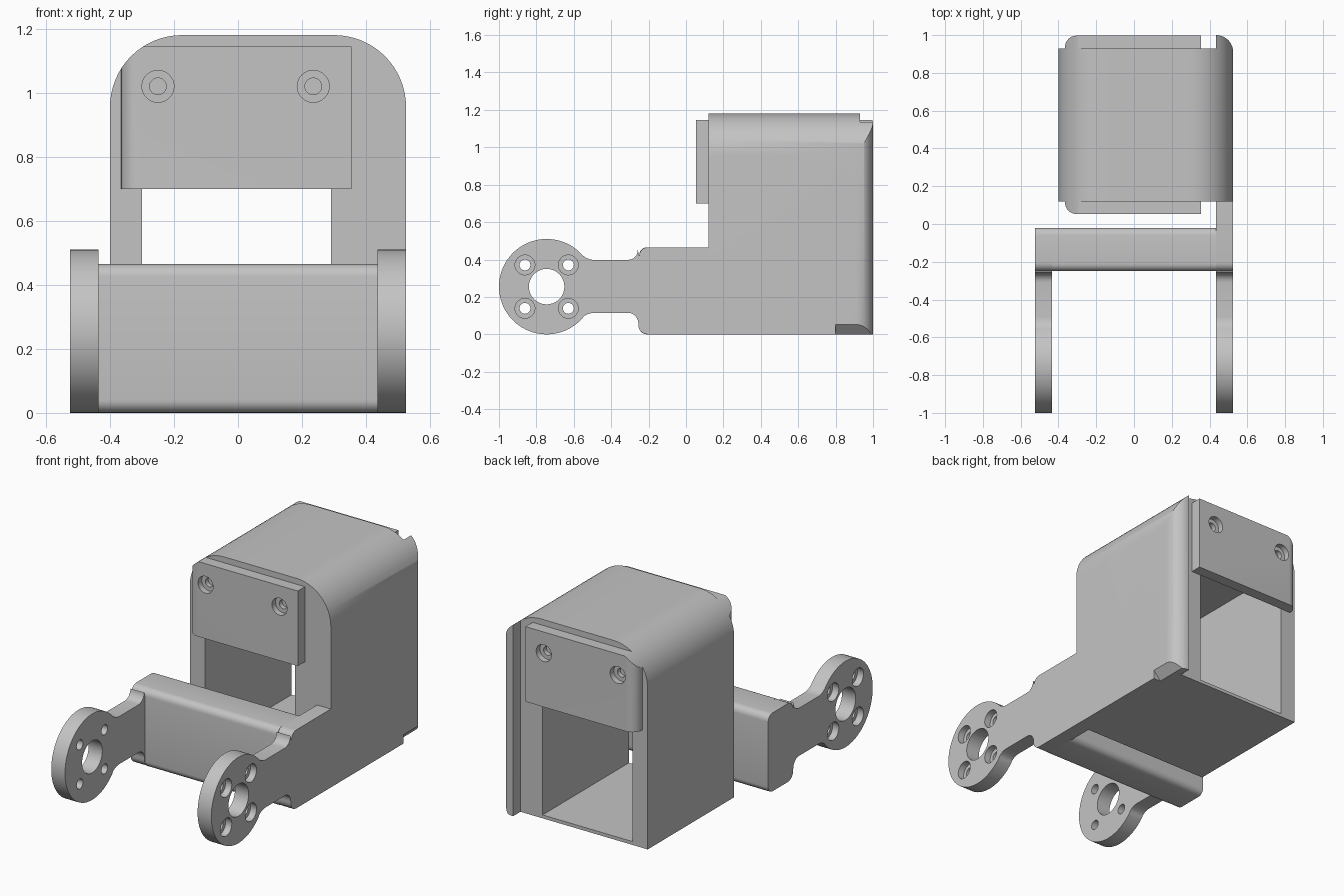
import bpy, bmesh
from math import sin, cos, radians
from mathutils import Vector

cube = bpy.data.objects.get("Cube")
if cube:
    bpy.data.objects.remove(cube, do_unlink=True)

grey = bpy.data.materials.new("plain grey")
grey.use_nodes = True
grey.diffuse_color = (0.55, 0.55, 0.55, 1)
grey.node_tree.nodes["Principled BSDF"].inputs["Base Color"].default_value = (0.55, 0.55, 0.55, 1)

PLACE = {"X": lambda u, v, w: (w, u, v),
         "Y": lambda u, v, w: (u, w, v),
         "Z": lambda u, v, w: (u, v, w)}


def arc(cu, cv, r, start, end, steps=12):
    angles = [radians(start + (end - start) * i / steps) for i in range(steps + 1)]
    return [(cu + r * cos(a), cv + r * sin(a)) for a in angles]


def prism(name, profile, axis, lo, hi):
    """Extrude a flat profile along an axis."""
    bm = bmesh.new()
    ends = [[bm.verts.new(PLACE[axis](u, v, w)) for u, v in profile] for w in (lo, hi)]
    for ring in ends:
        bm.faces.new(ring)
    n = len(profile)
    for i in range(n):
        j = (i + 1) % n
        bm.faces.new((ends[0][i], ends[0][j], ends[1][j], ends[1][i]))
    bmesh.ops.recalc_face_normals(bm, faces=bm.faces)
    mesh = bpy.data.meshes.new(name)
    bm.to_mesh(mesh)
    bm.free()
    mesh.materials.append(grey)
    ob = bpy.data.objects.new(name, mesh)
    bpy.context.collection.objects.link(ob)
    return ob


def combine(ob, other, operation="DIFFERENCE"):
    """Apply a boolean and discard the helper."""
    other.hide_render = True
    mod = ob.modifiers.new("cut", "BOOLEAN")
    mod.operation, mod.solver, mod.object = operation, "EXACT", other
    bpy.context.view_layer.objects.active = ob
    bpy.ops.object.modifier_apply(modifier=mod.name)
    bpy.data.objects.remove(other, do_unlink=True)


def drill(ob, axis, u, v, r, a, b):
    circle = arc(u, v, r, 0, 360, 32)[:-1]
    combine(ob, prism("drill", circle, axis, min(a, b), max(a, b)))


def arch():
    """Housing outline with two rounded top corners."""
    r = 0.225
    outline = [(-0.4, 0), (0.525, 0)]
    outline += arc(0.525 - r, 1.18 - r, r, 0, 90, 16)
    outline += arc(r - 0.4, 1.18 - r, r, 90, 180, 16)
    return prism("arch", outline, "Y", -0.2, 1.2)


def arched_part(name, plan, z0, z1):
    """Upright part with a given plan, trimmed to the arch."""
    ob = prism(name, plan, "Z", z0, z1)
    combine(ob, arch(), "INTERSECT")
    return ob


def box_plan(x0, x1, y0, y1):
    return [(x0, y0), (x1, y0), (x1, y1), (x0, y1)]


parts = []

# Housing with an opening running front to back
housing = arched_part("housing", box_plan(-0.5, 0.435, 0.12, 0.93), -0.1, 1.3)
combine(housing, prism("opening", box_plan(-0.3, 0.29, 0.02, 0.95), "Y", 0, 1.1))
parts.append(housing)

# Outer side wall with a rounded rear edge and a cut lower corner
plan = [(0.435, 0.12), (0.525, 0.12)] + arc(0.435, 0.91, 0.09, 0, 90)
wall = arched_part("side_wall", plan, -0.1, 1.3)
combine(wall, prism("corner_cut", [(0.46, -0.02), (0.55, -0.02), (0.55, 0.08)], "Y", 0.8, 1.1))
parts.append(wall)

# Front and rear clamp plates with counterbored screw holes
for name, face, out in (("front_plate", 0.12, -1), ("rear_plate", 0.93, 1)):
    tip = face + out * 0.067
    bend = [(u, face + out * v) for u, v in arc(-0.305, 0.007, 0.06, 180, 90, 8)]
    plate = arched_part(name, [(0.355, face), (-0.365, face)] + bend + [(0.355, tip)], 0.7, 1.145)
    for x in (-0.25, 0.235):
        drill(plate, "Y", x, 1.02, 0.05, tip - out * 0.035, tip + out * 0.05)
        drill(plate, "Y", x, 1.02, 0.026, face + out * 0.005, tip + out * 0.05)
    parts.append(plate)

# Cross bar between the arms
bar = arc(-0.06, 0.425, 0.04, 0, 90, 6) + arc(-0.21, 0.425, 0.04, 90, 180, 6)
bar += arc(-0.21, 0.04, 0.04, 180, 270, 6) + arc(-0.06, 0.04, 0.04, 270, 360, 6)
parts.append(prism("cross_bar", bar, "X", -0.435, 0.435))

# Pivot arms: round end, narrow neck, flared root
cy, cz = -0.745, 0.255
for name, side in (("left_arm", 1), ("right_arm", -1)):
    outline = arc(cy, cz, 0.255, 42, 318, 56)
    outline += arc(-0.49, 0.02, 0.095, 130, 90, 5)
    outline += arc(-0.31, 0.06, 0.055, 90, 0, 6)
    outline += arc(-0.205, 0.05, 0.05, 180, 270, 6)
    if side > 0:
        outline += [(0.12, 0), (0.12, 0.465)]
    else:
        outline += arc(-0.06, 0.04, 0.04, 270, 360, 6) + arc(-0.06, 0.425, 0.04, 0, 90, 6)
    outline += arc(-0.205, 0.42, 0.045, 90, 180, 6)
    outline += arc(-0.31, 0.45, 0.052, 0, -90, 6)
    outline += arc(-0.49, 0.49, 0.092, 270, 230, 5)
    inner, outer = side * 0.435, side * 0.525
    arm = prism(name, outline, "X", min(inner, outer), max(inner, outer))
    drill(arm, "X", cy, cz, 0.095, side * 0.4, side * 0.6)
    for dy in (-0.116, 0.116):
        for dz in (-0.116, 0.116):
            drill(arm, "X", cy + dy, cz + dz, 0.029, side * 0.4, side * 0.6)
            drill(arm, "X", cy + dy, cz + dz, 0.053, side * 0.485, side * 0.6)
    parts.append(arm)

# Smooth rounded surfaces, keep edges crisp
bpy.ops.object.select_all(action="DESELECT")
for ob in parts:
    ob.select_set(True)
bpy.context.view_layer.objects.active = housing
bpy.ops.object.shade_smooth_by_angle(angle=radians(30))
